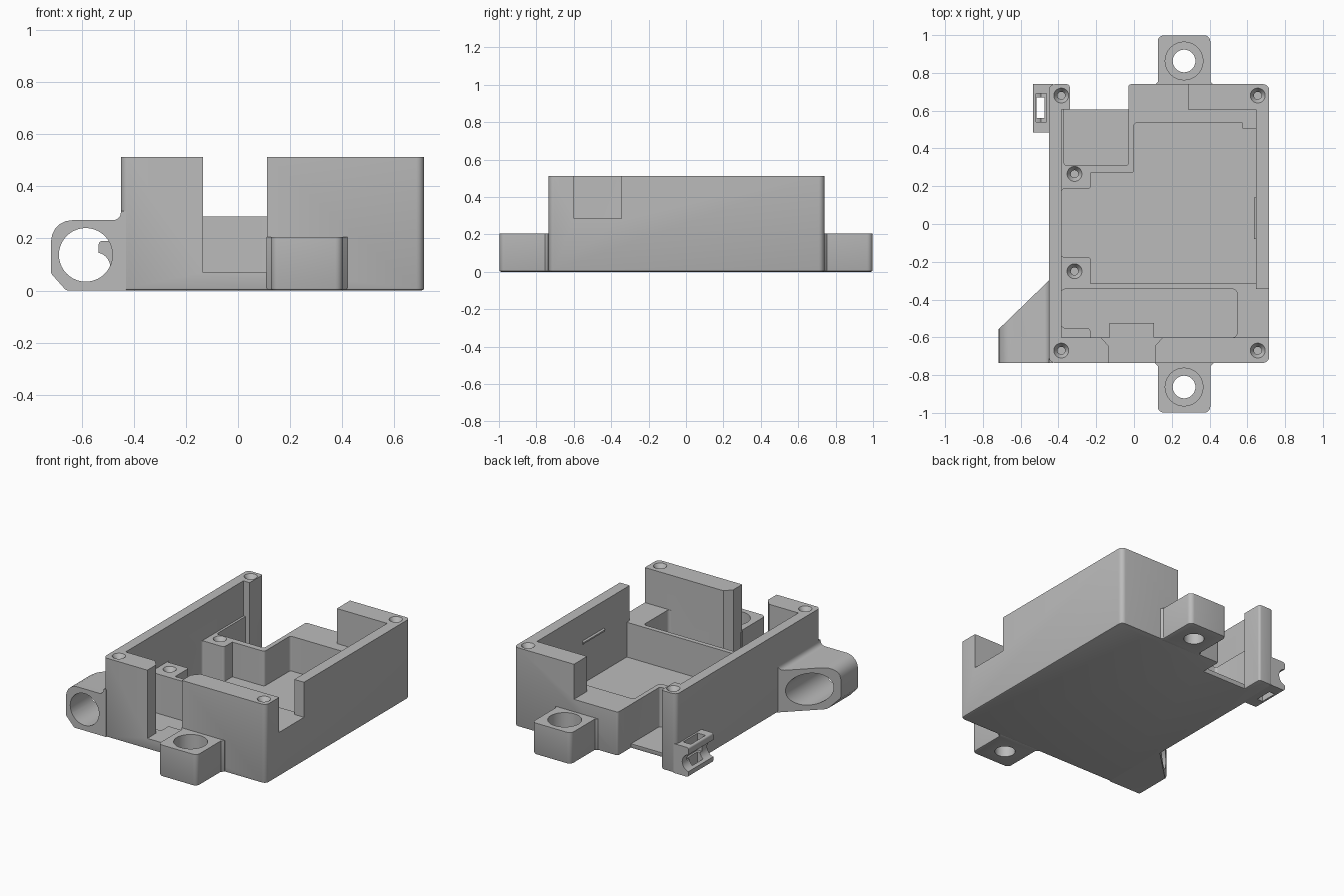
import bpy, bmesh, math
from mathutils import Vector, Matrix

if "Cube" in bpy.data.objects:
    bpy.data.objects.remove(bpy.data.objects["Cube"])

grey = bpy.data.materials.new("plain grey")
grey.use_nodes = True
grey.diffuse_color = (0.5, 0.5, 0.5, 1)
grey.node_tree.nodes["Principled BSDF"].inputs["Base Color"].default_value = (0.5, 0.5, 0.5, 1)

TOP, LEDGE, FLOOR, THIN, ABOVE = 0.512, 0.285, 0.06, 0.03, 0.6


def make(name, bm):
    bmesh.ops.recalc_face_normals(bm, faces=bm.faces)
    mesh = bpy.data.meshes.new(name)
    bm.to_mesh(mesh)
    bm.free()
    mesh.materials.append(grey)
    obj = bpy.data.objects.new(name, mesh)
    bpy.context.collection.objects.link(obj)
    return obj


def rounded(points, radius):
    """Outline with arcs at the corners; a third value overrides the radius."""
    out = []
    n = len(points)
    for i, pt in enumerate(points):
        r = pt[2] if len(pt) > 2 else radius
        p = Vector(pt[:2])
        if r == 0:
            out.append(p)
            continue
        u = (Vector(points[i - 1][:2]) - p).normalized()
        v = (Vector(points[(i + 1) % n][:2]) - p).normalized()
        half = u.angle(v) / 2
        c = p + (u + v).normalized() * r / math.sin(half)
        s = p + u * r / math.tan(half) - c
        e = p + v * r / math.tan(half) - c
        a = s.angle(e)
        for k in range(6):
            t = k / 5
            out.append(c + (s * math.sin((1 - t) * a) + e * math.sin(t * a)) / math.sin(a))
    return out


def prism(name, points, lo, hi, radius=0.0, along_y=False, foot=0.0):
    bm = bmesh.new()

    def ring(h):
        return [bm.verts.new((p.x, h, p.y) if along_y else (p.x, p.y, h)) for p in outline]

    outline = rounded(points, radius)
    a, b = ring(lo), ring(hi)
    base = bm.faces.new(a)
    bm.faces.new(b)
    for i in range(len(a)):
        bm.faces.new((a[i - 1], a[i], b[i], b[i - 1]))
    bmesh.ops.recalc_face_normals(bm, faces=bm.faces)
    if foot:
        bmesh.ops.bevel(bm, geom=list(base.edges), offset=foot, segments=2,
                        profile=0.5, affect='EDGES')
    return make(name, bm)


def box(x0, x1, y0, y1):
    return [(x0, y0), (x1, y0), (x1, y1), (x0, y1)]


def cone(center, r1, r2, depth, along_y=False):
    bm = bmesh.new()
    m = Matrix.Translation(center)
    if along_y:
        m = m @ Matrix.Rotation(math.pi / 2, 4, 'X')
    bmesh.ops.create_cone(bm, cap_ends=True, segments=40, radius1=r1, radius2=r2,
                          depth=depth, matrix=m)
    return make("cutter", bm)


def cut(obj, cutter):
    cutter.hide_render = True
    mod = obj.modifiers.new("cut", 'BOOLEAN')
    mod.operation = 'DIFFERENCE'
    mod.solver = 'EXACT'
    mod.object = cutter
    bpy.context.view_layer.objects.active = obj
    bpy.ops.object.modifier_apply(modifier=mod.name)
    bpy.data.objects.remove(cutter)


def cut_down(obj, points, lo, hi=ABOVE, radius=0.0):
    cut(obj, prism("cutter", points, lo, hi, radius))


def screw_hole(obj, x, y, z):
    cut(obj, cone((x, y, z - 0.09), 0.02, 0.02, 0.2))
    cut(obj, cone((x, y, z - 0.01), 0.02, 0.046, 0.04))


# Main tray, with a notch through the back edge
tray = prism("tray", [(-0.45, -0.735), (0.715, -0.735), (0.715, 0.74), (-0.03, 0.74, 0.015),
                      (-0.03, 0.605, 0), (-0.34, 0.605, 0), (-0.34, 0.74, 0.015), (-0.45, 0.74)],
             0, TOP, 0.03, foot=0.01)
# Open upper space, back step and side notch, all down to the ledge
cut_down(tray, box(-0.385, 0.645, -0.6, 0.605), LEDGE)
cut_down(tray, box(-0.2, 0.285, 0.55, 0.8), LEDGE)
cut_down(tray, box(0.6, 0.8, -0.6, -0.345), LEDGE)
# Front slot with flared inner corners
cut_down(tray, [(-0.135, -0.8), (0.112, -0.8), (0.112, -0.645), (0.152, -0.6), (0.152, -0.58),
                (-0.175, -0.58), (-0.175, -0.6), (-0.135, -0.645)], 0.07)
# Front pocket around a boss and a raised sill
cut_down(tray, [(-0.23, -0.6, 0), (-0.13, -0.6, 0), (-0.13, -0.525, 0), (0.105, -0.525, 0),
                (0.105, -0.6, 0), (0.545, -0.6), (0.545, -0.345), (-0.385, -0.345),
                (-0.385, -0.55), (-0.23, -0.55)], THIN, radius=0.02)
cut_down(tray, box(-0.15, 0.12, -0.61, -0.51), 0.07)
# Main pocket around two screw bosses
cut_down(tray, [(-0.23, -0.315, 0), (0.645, -0.315, 0), (0.645, 0.505, 0), (0.575, 0.505, 0),
                (0.575, 0.535, 0), (0, 0.535), (0, 0.27), (-0.23, 0.27, 0), (-0.23, 0.185),
                (-0.385, 0.185), (-0.385, -0.175), (-0.23, -0.175)], FLOOR, radius=0.015)
# Back pocket, open to the rear
cut_down(tray, [(-0.37, 0.31, 0.015), (-0.03, 0.31, 0.015), (-0.03, 0.65), (-0.335, 0.65),
                (-0.335, 0.605), (-0.37, 0.605)], THIN)
# Screw holes in the corners and bosses
for x in (-0.385, 0.655):
    for y in (-0.67, 0.68):
        screw_hole(tray, x, y, TOP)
for y in (-0.25, 0.265):
    screw_hole(tray, -0.315, y, LEDGE)

# Snap ridge on the inside of the tall side wall
snap_ridge = prism("snap_ridge", [(0.65, 0.31), (0.635, 0.32), (0.635, 0.33), (0.65, 0.34)],
                   -0.08, 0.14, along_y=True)

# Mounting lugs with counterbored holes
lugs = []
for name, s in (("front_lug", -1), ("back_lug", 1)):
    lug = prism(name, [(0.11, s * 0.72), (0.11, s * 0.737), (0.126, s * 0.753),
                       (0.126, s * 0.998, 0.03), (0.404, s * 0.998, 0.03),
                       (0.404, s * 0.753), (0.42, s * 0.737), (0.42, s * 0.72)],
                0, 0.205, foot=0.01)
    cut(lug, cone((0.265, s * 0.863, 0.1), 0.06, 0.06, 0.4))
    cut(lug, cone((0.265, s * 0.863, 0.18), 0.1, 0.1, 0.2))
    lugs.append(lug)

# Cable eye on the side, cut at a slant towards the back
eye = prism("cable_eye", [(-0.43, 0, 0), (-0.43, 0.305, 0), (-0.45, 0.305, 0), (-0.45, 0.27, 0.03),
                          (-0.718, 0.27, 0.08), (-0.718, 0.065, 0.02), (-0.66, 0, 0.02)],
            -0.735, -0.27, along_y=True)
cut_down(eye, [(-0.8, -0.638), (-0.4, -0.25), (-0.4, 0), (-0.8, 0)], -0.1)
cut(eye, cone((-0.585, -0.5, 0.137), 0.103, 0.103, 0.8, along_y=True))

# Cable clip with a round groove and a tie slot
clip = prism("cable_clip", [(-0.43, 0, 0), (-0.43, 0.19, 0), (-0.535, 0.19), (-0.535, 0)],
             0.485, 0.74, 0.012, along_y=True)
cut(clip, cone((-0.547, 0.6, 0.09), 0.056, 0.056, 0.6, along_y=True))
cut_down(clip, box(-0.518, -0.462, 0.54, 0.69), 0.08)
cut_down(clip, box(-0.515, -0.475, 0.56, 0.67), -0.1, 0.1)

for obj in [tray, snap_ridge, eye, clip] + lugs:
    bpy.ops.object.select_all(action='DESELECT')
    obj.select_set(True)
    bpy.context.view_layer.objects.active = obj
    bpy.ops.object.shade_smooth_by_angle(angle=math.radians(30))
